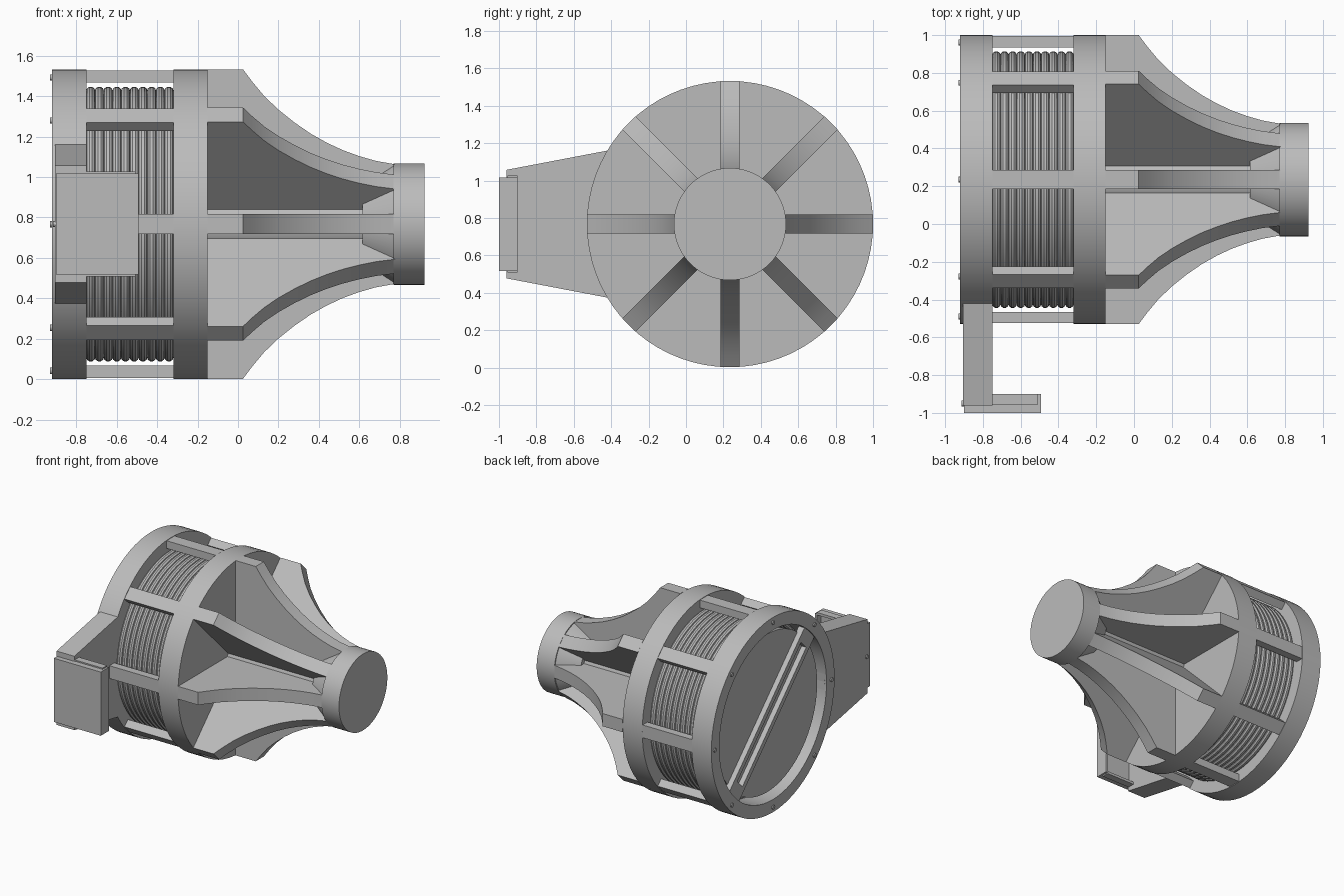
import bpy, bmesh
from math import sin, cos, pi, radians
from mathutils import Matrix, Vector

cube = bpy.data.objects.get("Cube")
if cube:
    bpy.data.objects.remove(cube, do_unlink=True)

CY, CZ = 0.235, 0.767      # main axis, running along x
R = 0.765                  # outer radius
AXIS = Matrix.Translation((0, CY, CZ))

grey = bpy.data.materials.new("plain grey")
grey.use_nodes = True
grey.diffuse_color = (0.5, 0.5, 0.5, 1)
grey.node_tree.nodes["Principled BSDF"].inputs["Base Color"].default_value = (0.5, 0.5, 0.5, 1)


def finish(name, bm, smooth=False):
    bmesh.ops.remove_doubles(bm, verts=bm.verts, dist=1e-5)
    bmesh.ops.recalc_face_normals(bm, faces=bm.faces)
    mesh = bpy.data.meshes.new(name)
    bm.to_mesh(mesh)
    bm.free()
    mesh.materials.append(grey)
    ob = bpy.data.objects.new(name, mesh)
    bpy.context.collection.objects.link(ob)
    if smooth:
        bpy.ops.object.select_all(action='DESELECT')
        ob.select_set(True)
        bpy.context.view_layer.objects.active = ob
        bpy.ops.object.shade_smooth_by_angle(angle=radians(30))


def lathe(name, profile, closed=False, steps=72):
    """Revolve (x, radius) points around the main axis."""
    bm = bmesh.new()
    rings = []
    for k in range(steps):
        a = 2 * pi * k / steps
        rings.append([bm.verts.new((x, CY + r * cos(a), CZ + r * sin(a))) for x, r in profile])
    n = len(profile)
    for k in range(steps):
        p, q = rings[k], rings[(k + 1) % steps]
        for i in range(n if closed else n - 1):
            j = (i + 1) % n
            bm.faces.new((p[i], p[j], q[j], q[i]))
    finish(name, bm, True)


def prism(bm, points, offset, matrix=Matrix()):
    """Extrude a flat outline by an offset vector."""
    verts = [bm.verts.new(p) for p in points]
    face = bm.faces.new(verts)
    ext = bmesh.ops.extrude_face_region(bm, geom=[face])["geom"]
    new = [v for v in ext if isinstance(v, bmesh.types.BMVert)]
    bmesh.ops.translate(bm, verts=new, vec=Vector(offset))
    bmesh.ops.transform(bm, matrix=matrix, verts=verts + new)


def block(bm, x0, x1, y0, y1, z0, z1, matrix=Matrix()):
    prism(bm, [(x0, y0, z0), (x1, y0, z0), (x1, y1, z0), (x0, y1, z0)], (0, 0, z1 - z0), matrix)


def bolt(bm, matrix, radius):
    place = matrix @ Matrix.Rotation(pi / 2, 4, 'Y')
    bmesh.ops.create_cone(bm, cap_ends=True, segments=12, radius1=radius, radius2=radius,
                          depth=0.018, matrix=place)


def around(k):
    return AXIS @ Matrix.Rotation(k * pi / 4, 4, 'X')


# Cage rings: open rear ring, closed front ring
lathe("rear_ring", [(-0.92, R), (-0.75, R), (-0.75, 0.665), (-0.92, 0.665)], closed=True)
lathe("front_ring", [(-0.32, 0), (-0.32, R), (-0.15, R), (-0.15, 0)])

# Rear cover, with a gap between it and the ring
lathe("rear_cover", [(-0.87, 0), (-0.87, 0.62), (-0.83, 0.62), (-0.83, 0)])

# Hollow winding made of touching turns
turns = 10
pitch = 0.43 / turns
for t in range(turns):
    cx = -0.75 + pitch * (t + 0.5)
    lathe("coil_turn", [(cx + 0.023 * cos(2 * pi * i / 10), 0.657 + 0.023 * sin(2 * pi * i / 10))
                        for i in range(10)], closed=True)

# Slotted diagonal crossbar over the rear cover
bm = bmesh.new()
tilt = AXIS @ Matrix.Rotation(pi / 4, 4, 'X')
for side in (-1, 1):
    lo, hi = sorted((side * 0.045, side * 0.085))
    block(bm, -0.91, -0.86, lo, hi, -0.67, 0.67, tilt)
    lo, hi = sorted((side * 0.56, side * 0.67))
    block(bm, -0.91, -0.86, -0.045, 0.045, lo, hi, tilt)
finish("cover_crossbar", bm)

# Eight cage bars, curved ribs and rear bolts
curve = [(-0.15, 0), (-0.15, R), (0.025, R), (0.07, 0.705), (0.13, 0.633), (0.2, 0.566), (0.28, 0.502),
         (0.36, 0.447), (0.44, 0.402), (0.52, 0.365), (0.6, 0.336), (0.68, 0.313), (0.78, 0.295), (0.78, 0)]
bars, ribs, bolts = bmesh.new(), bmesh.new(), bmesh.new()
for k in range(8):
    block(bars, -0.76, -0.31, -0.05, 0.05, 0.70, 0.76, around(k))
    prism(ribs, [(x, -0.05, r) for x, r in curve], (0, 0.1, 0), around(k))
    bolt(bolts, around(k) @ Matrix.Translation((-0.92, 0, 0.725)), 0.016)
bolt(bolts, Matrix.Translation((-0.905, -0.95, CZ)), 0.015)
finish("cage_bars", bars)
finish("curved_ribs", ribs, True)
finish("bolts", bolts)

# Shaft, flared collar and nose cap
lathe("shaft", [(-0.15, 0), (-0.15, 0.16), (0.62, 0.16), (0.62, 0)])
lathe("nose_collar", [(0.615, 0), (0.615, 0.195), (0.78, 0.298), (0.78, 0)])
lathe("nose_cap", [(0.77, 0), (0.77, 0.30), (0.923, 0.30), (0.923, 0)])

# Tapered mounting arm, stopping inside the rear ring
bm = bmesh.new()
prism(bm, [(-0.905, y, CZ + h) for y, h in
           ((-0.41, 0.395), (-0.96, 0.29), (-0.96, -0.29), (-0.41, -0.395), (-0.43, 0))], (0.155, 0, 0))
finish("mounting_arm", bm)

# Foot: shallow tray, its long walls slightly proud of the floor plate
bm = bmesh.new()
block(bm, -0.9, -0.492, -1.0, -0.95, CZ - 0.25, CZ + 0.25)
block(bm, -0.51, -0.492, -0.955, -0.90, CZ - 0.25, CZ + 0.25)
for side in (-1, 1):
    lo, hi = sorted((CZ + side * 0.24, CZ + side * 0.26))
    block(bm, -0.9, -0.508, -0.955, -0.90, lo, hi)
finish("foot_tray", bm)
